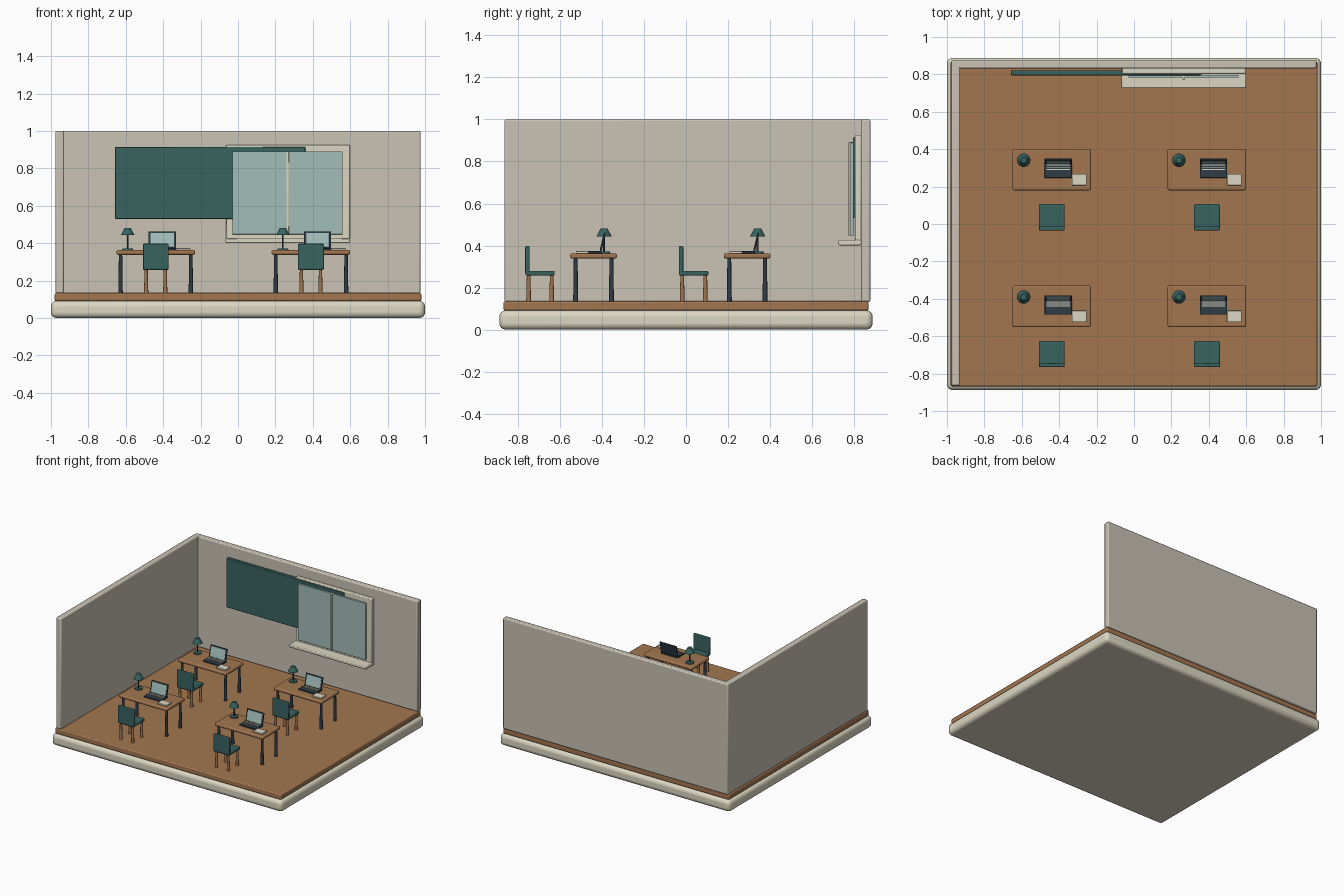
import bpy, bmesh, math
from mathutils import Matrix

if "Cube" in bpy.data.objects:
    bpy.data.objects.remove(bpy.data.objects["Cube"])


def material(name, rgb):
    m = bpy.data.materials.new(name)
    m.diffuse_color = (*rgb, 1)
    m.use_nodes = True
    m.node_tree.nodes["Principled BSDF"].inputs["Base Color"].default_value = m.diffuse_color
    return m


CREAM = material("cream", (0.72, 0.68, 0.54))
WALL = material("wall_paint", (0.59, 0.54, 0.46))
WOOD = material("wood", (0.36, 0.18, 0.08))
TEAL = material("teal", (0.04, 0.125, 0.115))
DARK = material("dark_metal", (0.03, 0.045, 0.06))
GLASS = material("glass", (0.36, 0.51, 0.49))


def finish(name, bm, mat, loc, bevel=0, segments=2):
    mesh = bpy.data.meshes.new(name)
    bm.to_mesh(mesh)
    bm.free()
    ob = bpy.data.objects.new(name, mesh)
    bpy.context.collection.objects.link(ob)
    ob.location = loc
    mesh.materials.append(mat)
    if bevel:
        mod = ob.modifiers.new("rounded_edges", 'BEVEL')
        mod.width, mod.segments = bevel, segments
    bpy.ops.object.select_all(action='DESELECT')
    bpy.context.view_layer.objects.active = ob
    ob.select_set(True)
    bpy.ops.object.shade_smooth_by_angle(angle=math.radians(35))
    return ob


def box(name, x, y, z, mat, bevel=0.003, segments=2):
    """Box from (min, max) ranges, origin at its centre."""
    bm = bmesh.new()
    size = [r[1] - r[0] for r in (x, y, z)]
    bmesh.ops.create_cube(bm, size=1, matrix=Matrix.Diagonal((*size, 1)))
    return finish(name, bm, mat, [sum(r) / 2 for r in (x, y, z)], bevel, segments)


def cone(name, x, y, z, r1, r2, mat, sides=12):
    bm = bmesh.new()
    bmesh.ops.create_cone(bm, cap_ends=True, segments=sides, radius1=r1,
                          radius2=r2, depth=z[1] - z[0])
    return finish(name, bm, mat, (x, y, sum(z) / 2))


def around(c, lo, hi):
    return (c + lo, c + hi)


# Room shell
box("base_slab", (-1, 1), (-0.888, 0.888), (0, 0.092), CREAM, 0.03, 4)
box("floor", (-0.98, 0.98), (-0.868, 0.868), (0.09, 0.134), WOOD, 0.008)
box("back_wall", (-0.976, 0.976), (0.832, 0.877), (0.132, 1.0), WALL, 0.008)
box("left_wall", (-0.976, -0.93), (-0.864, 0.875), (0.132, 1.0), WALL, 0.008)

# Board and window on the back wall
box("board", (-0.658, 0.36), (0.795, 0.822), (0.53, 0.915), TEAL, 0.004)
box("window_frame", (-0.063, 0.598), (0.803, 0.834), (0.415, 0.926), CREAM, 0.006)
box("window_pane", (-0.03, 0.56), (0.782, 0.797), (0.447, 0.89), GLASS, 0.002)
box("window_mullion", (0.258, 0.273), (0.773, 0.797), (0.447, 0.892), CREAM, 0.003)
box("window_sill", (-0.066, 0.6), (0.726, 0.834), (0.401, 0.427), CREAM, 0.006)


def desk(cx, cy):
    box("desk_top", around(cx, -0.21, 0.21), around(cy, -0.111, 0.111),
        (0.338, 0.363), WOOD, 0.009, 3)
    for sx in (-1, 1):
        for sy in (-1, 1):
            cone("desk_leg", cx + sx * 0.188, cy + sy * 0.085, (0.134, 0.342),
                 0.012, 0.009, DARK)


def chair(cx, cy):
    box("chair_seat", around(cx, -0.069, 0.069), around(cy, -0.069, 0.069),
        (0.257, 0.28), TEAL, 0.006)
    box("chair_back", around(cx, -0.069, 0.069), around(cy, -0.071, -0.05),
        (0.262, 0.397), TEAL, 0.005)
    for sx in (-1, 1):
        for sy in (-1, 1):
            cone("chair_leg", cx + sx * 0.051, cy + sy * 0.055, (0.134, 0.26),
                 0.0115, 0.0085, WOOD)


def lamp(x, y):
    cone("lamp_base", x, y, (0.362, 0.372), 0.03, 0.028, TEAL, 24)
    cone("lamp_pole", x, y, (0.37, 0.455), 0.0045, 0.0045, DARK)
    cone("lamp_shade", x, y, (0.444, 0.482), 0.036, 0.016, TEAL, 24)


def laptop(x, y):
    box("laptop_body", around(x, -0.073, 0.073), around(y, -0.043, 0.043),
        (0.362, 0.373), DARK)
    for i in range(3):
        box("key_row", around(x, -0.062, 0.062),
            around(y, 0.001 + i * 0.011, 0.006 + i * 0.011), (0.372, 0.375), CREAM, 0)
    # Lid and display lean back together
    for name, w, h, d, off, mat in (("laptop_lid", 0.146, 0.092, 0.008, 0, DARK),
                                    ("laptop_display", 0.126, 0.078, 0.003, -0.0045, GLASS)):
        lid = box(name, (-w / 2, w / 2), (-d / 2, d / 2), (-h / 2, h / 2), mat, 0.001)
        lid.rotation_euler.x = math.radians(-13)
        lid.location = (x, y + 0.046 + off, 0.416)


# Four work places
for cx in (-0.44, 0.39):
    for cy in (-0.44, 0.291):
        desk(cx, cy)
        chair(cx, cy - 0.254)
        lamp(cx - 0.15, cy + 0.05)
        laptop(cx + 0.035, cy - 0.002)
        box("notebook", around(cx, 0.108, 0.186), around(cy, -0.084, -0.023),
            (0.362, 0.373), CREAM, 0.002)
